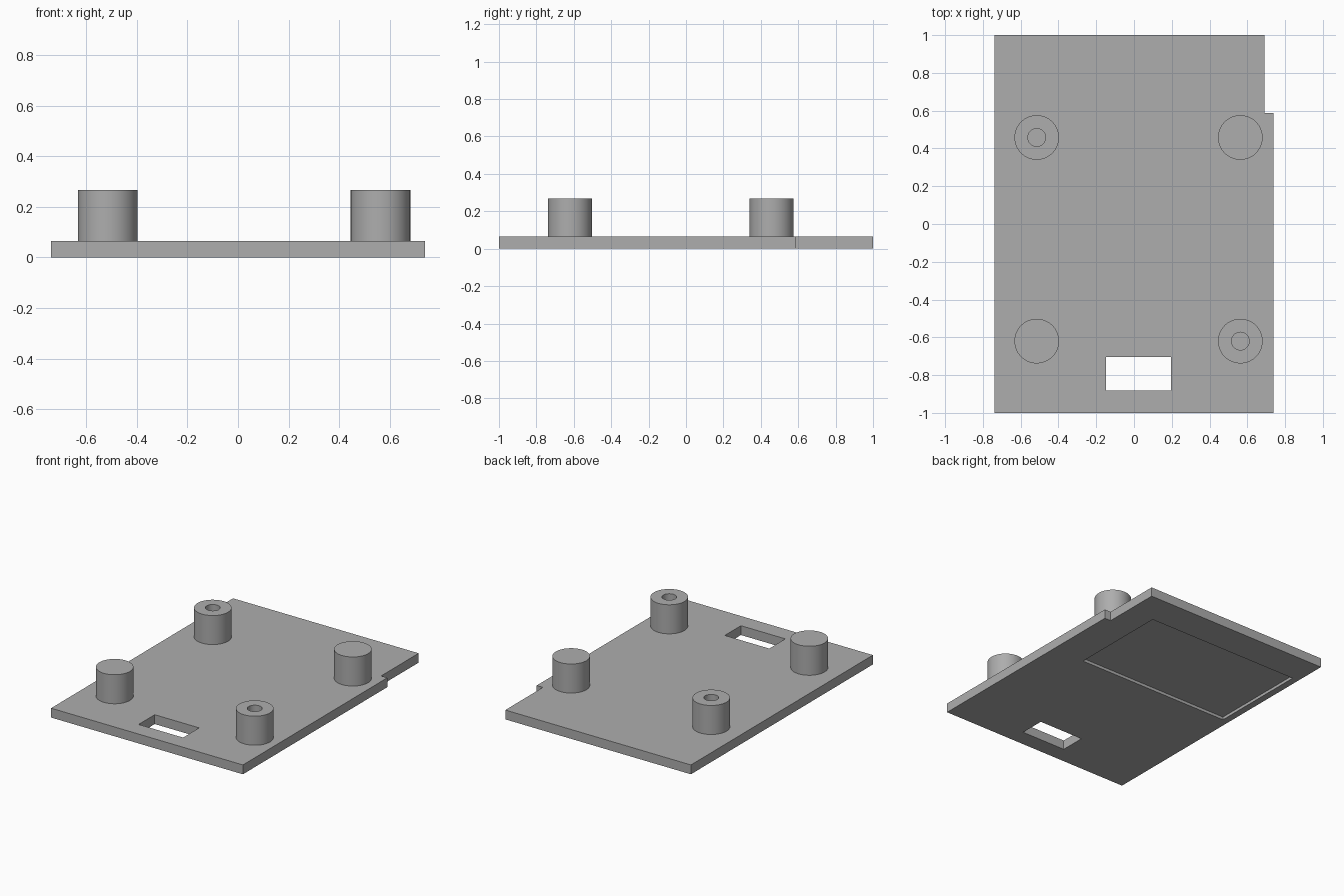
import bpy, bmesh, math

if "Cube" in bpy.data.objects:
    bpy.data.objects.remove(bpy.data.objects["Cube"], do_unlink=True)

THICK, TOP = 0.065, 0.267
BOSS_R, HOLE_R = 0.118, 0.047

grey = bpy.data.materials.new("plain grey")
grey.use_nodes = True
colour = (0.42, 0.42, 0.42, 1)
grey.diffuse_color = colour
grey.node_tree.nodes["Principled BSDF"].inputs["Base Color"].default_value = colour


def prism(name, outline, z0, z1):
    """Extrude a counter-clockwise outline from z0 up to z1."""
    bm = bmesh.new()
    base = bm.faces.new([bm.verts.new((x, y, z0)) for x, y in outline])
    up = bmesh.ops.extrude_face_region(bm, geom=[base], use_keep_orig=True)
    for v in up["geom"]:
        if isinstance(v, bmesh.types.BMVert):
            v.co.z = z1
    bmesh.ops.recalc_face_normals(bm, faces=bm.faces)
    mesh = bpy.data.meshes.new(name)
    bm.to_mesh(mesh)
    bm.free()
    mesh.materials.append(grey)
    obj = bpy.data.objects.new(name, mesh)
    bpy.context.collection.objects.link(obj)
    return obj


def rect(x0, x1, y0, y1):
    return [(x0, y0), (x1, y0), (x1, y1), (x0, y1)]


def circle(cx, cy, r, n=64):
    return [(cx + r * math.cos(math.tau * i / n), cy + r * math.sin(math.tau * i / n))
            for i in range(n)]


def activate(obj):
    bpy.ops.object.select_all(action="DESELECT")
    obj.select_set(True)
    bpy.context.view_layer.objects.active = obj


def cut(obj, cutter):
    """Subtract the cutter, then discard it."""
    cutter.hide_render = True
    mod = obj.modifiers.new("cut", "BOOLEAN")
    mod.operation, mod.solver, mod.object = "DIFFERENCE", "EXACT", cutter
    activate(obj)
    bpy.ops.object.modifier_apply(modifier=mod.name)
    bpy.data.objects.remove(cutter, do_unlink=True)


# Base plate with the stepped back corner
plate = prism("base_plate", [(-0.738, -1), (0.738, -1), (0.738, 0.587),
                             (0.69, 0.587), (0.69, 1), (-0.738, 1)], 0, THICK)

# Window through the plate, shallow recess underneath
cut(plate, prism("window_cutter", rect(-0.147, 0.195, -0.882, -0.705), -0.1, 0.2))
cut(plate, prism("recess_cutter", rect(-0.69, 0.49, 0.072, 0.772), -0.1, 0.02))

# Four standoffs, two diagonal ones drilled
for side, x in (("right", -0.515), ("left", 0.563)):
    for end, y in (("front", -0.62), ("back", 0.458)):
        boss = prism(f"{end}_{side}_standoff", circle(x, y, BOSS_R), THICK - 0.02, TOP)
        if (side == "right") == (end == "back"):
            cut(boss, prism("hole_cutter", circle(x, y, HOLE_R, 48), THICK, TOP + 0.1))
        activate(boss)
        bpy.ops.object.shade_smooth_by_angle(angle=math.radians(30))
